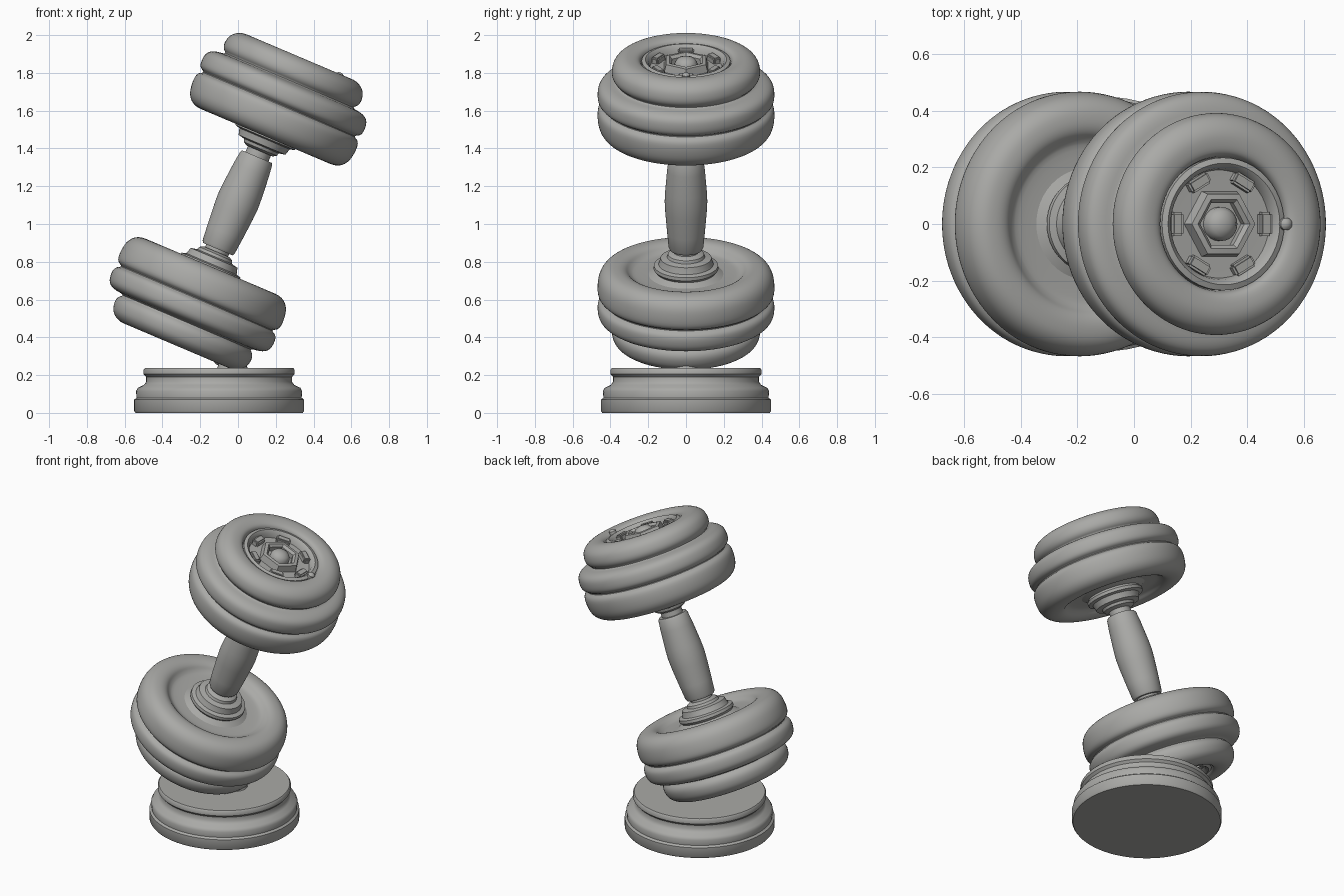
import bpy, bmesh, math
from mathutils import Matrix, Vector

if "Cube" in bpy.data.objects:
    bpy.data.objects.remove(bpy.data.objects["Cube"])

grey = bpy.data.materials.new("stone grey")
grey.diffuse_color = (0.4, 0.4, 0.385, 1)
grey.use_nodes = True
grey.node_tree.nodes["Principled BSDF"].inputs["Base Color"].default_value = grey.diffuse_color

# Tilted dumbbell axis: local z runs along the bar
TILT = Matrix.Translation((0, 0, 1.12)) @ Matrix.Rotation(math.radians(23), 4, 'Y')


def finish(bm, name, matrix, angle=40):
    bmesh.ops.recalc_face_normals(bm, faces=bm.faces)
    bm.transform(matrix)
    if matrix.determinant() < 0:
        bmesh.ops.reverse_faces(bm, faces=bm.faces)
    me = bpy.data.meshes.new(name)
    bm.to_mesh(me)
    bm.free()
    me.materials.append(grey)
    ob = bpy.data.objects.new(name, me)
    bpy.context.collection.objects.link(ob)
    bpy.ops.object.select_all(action='DESELECT')
    bpy.context.view_layer.objects.active = ob
    ob.select_set(True)
    bpy.ops.object.shade_smooth_by_angle(angle=math.radians(angle))
    return ob


def rounded(pts, n):
    # corner cutting that keeps the end points
    for _ in range(n):
        out = [pts[0]]
        for (a, b), (c, d) in zip(pts, pts[1:]):
            out += [(.75 * a + .25 * c, .75 * b + .25 * d), (.25 * a + .75 * c, .25 * b + .75 * d)]
        pts = out + [pts[-1]]
    return pts


def lathe(name, pts, matrix, seg=72, smooth=0, closed=False):
    pts = rounded(pts, smooth)
    bm = bmesh.new()
    rings = []
    for r, z in pts:
        if r < 1e-6:
            rings.append([bm.verts.new((0, 0, z))])
        else:
            rings.append([bm.verts.new((r * math.cos(2 * math.pi * i / seg),
                                        r * math.sin(2 * math.pi * i / seg), z)) for i in range(seg)])
    pairs = list(zip(rings, rings[1:])) + ([(rings[-1], rings[0])] if closed else [])
    for a, b in pairs:
        for i in range(seg):
            j = (i + 1) % seg
            if len(a) == 1:
                bm.faces.new((a[0], b[i], b[j]))
            elif len(b) == 1:
                bm.faces.new((a[i], b[0], a[j]))
            else:
                bm.faces.new((a[i], a[j], b[j], b[i]))
    return finish(bm, name, matrix)


def block(name, size, matrix):
    bm = bmesh.new()
    bmesh.ops.create_cube(bm, size=1)
    bm.transform(Matrix.Diagonal((*size, 1)))
    bmesh.ops.bevel(bm, geom=bm.edges[:], offset=0.008, segments=2, affect='EDGES')
    return finish(bm, name, matrix)


# Round plinth
lathe("plinth", [(0, 0), (.443, 0), (.45, .01), (.45, .07), (.437, .08), (.44, .115), (.43, .133),
                 (.398, .148), (.386, .165), (.386, .19), (.4, .205), (.4, .228), (.393, .237), (0, .237)],
      Matrix.Translation((-.1, 0, 0)))

# Small mount between plinth and lower weight
lathe("mount", [(0, .22), (.09, .22), (.075, .25), (.07, .30), (0, .30)],
      Matrix.Translation((-.03, 0, 0)), 32)

# Barrel grip and thin bar
lathe("grip", [(0, -.275), (.085, -.275), (.092, -.262), (.1, -.18), (.11, -.06), (.113, 0), (.11, .06),
               (.1, .18), (.092, .245), (.085, .257), (0, .257)], TILT, 48)
lathe("bar", [(0, -.45), (.066, -.45), (.066, .45), (0, .45)], TILT, 32)

weight = [(0, .42), (.1, .42), (.27, .418), (.3, .405), (.325, .38), (.365, .371), (.42, .38), (.458, .42),
          (.47, .485), (.465, .54), (.428, .558), (.462, .575), (.47, .61), (.462, .66), (.425, .685),
          (.36, .692), (.388, .715), (.395, .75), (.38, .8), (.33, .832), (.27, .83), (.242, .815),
          (.235, .775), (.2, .77), (0, .77)]
collar = [(0, .29), (.075, .29), (.095, .302), (.1, .318), (.135, .325), (.14, .345), (.145, .36),
          (.17, .367), (.172, .385), (.16, .4), (.2, .42), (0, .43)]

for side, s in (("upper", 1), ("lower", -1)):
    M = TILT @ Matrix.Diagonal((1, 1, s, 1))
    lathe(side + "_weight", weight, M, 96, 2)
    lathe(side + "_collar", collar, M, 48)
    # End cap: rim, hexagonal nut ring, domed bolt, raised pads
    lathe(side + "_cap_rim", [(.19, .765), (.235, .765), (.235, .808), (.215, .815), (.198, .8)], M, 48, 0, True)
    lathe(side + "_nut_ring", [(.085, .765), (.135, .765), (.122, .812), (.1, .815), (.085, .8)], M, 6, 0, True)
    lathe(side + "_bolt", [(0, .765), (.06, .765), (.06, .795), (.045, .818), (.02, .828), (0, .83)], M, 24)
    for i in range(6):
        a = Matrix.Rotation(math.radians(60 * i), 4, 'Z')
        block(f"{side}_cap_pad_{i}", (.045, .085, .04),
              M @ a @ Matrix.Translation((.17, 0, .783)))
    # Small locking stud beside the cap
    lathe(side + "_stud", [(0, .8), (.022, .8), (.022, .828), (.012, .838), (0, .84)],
          M @ Matrix.Translation((.235, 0, 0)), 16)
